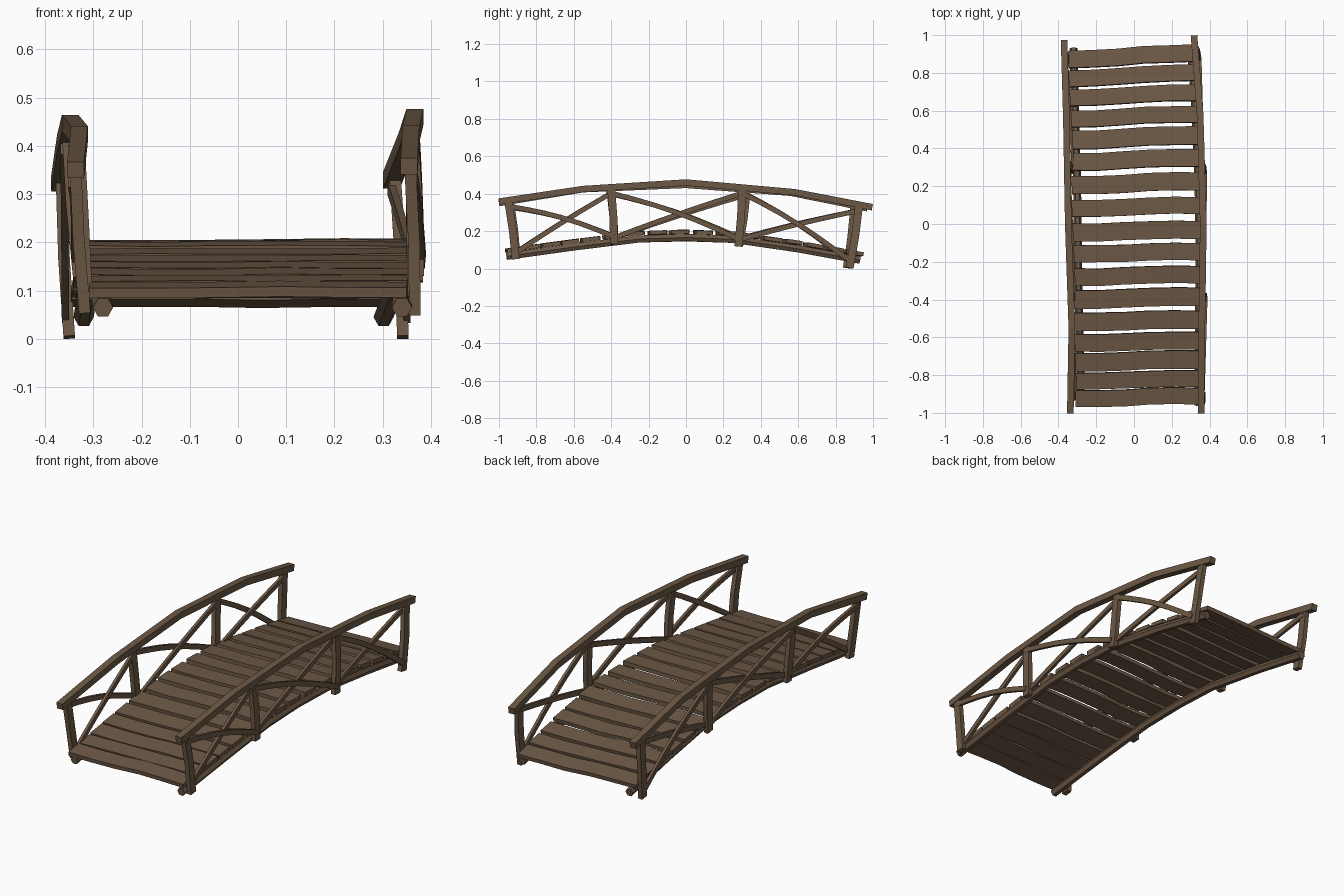
import bpy, bmesh, math, random
from mathutils import Vector

if "Cube" in bpy.data.objects:
    bpy.data.objects.remove(bpy.data.objects["Cube"])

random.seed(4)
wood = bpy.data.materials.new("weathered brown wood")
wood.diffuse_color = (0.150, 0.098, 0.060, 1)
wood.use_nodes = True
wood.node_tree.nodes["Principled BSDF"].inputs["Base Color"].default_value = wood.diffuse_color


def beam(name, pts, w, h, ref, sides=4):
    """Sweep a rectangle or hexagon (w across, h along ref) through points."""
    pts = [Vector(p) for p in pts]
    bm = bmesh.new()
    rings = []
    for i, p in enumerate(pts):
        t = (pts[min(i + 1, len(pts) - 1)] - pts[max(i - 1, 0)]).normalized()
        u = Vector(ref)
        u = (u - t * u.dot(t)).normalized()
        v = t.cross(u)
        if sides == 4:
            sec = [(-.5, -.5), (.5, -.5), (.5, .5), (-.5, .5)]
        else:
            sec = [(.5 * math.cos(k * math.tau / sides), .5 * math.sin(k * math.tau / sides))
                   for k in range(sides)]
        rings.append([bm.verts.new(p + v * (a * w) + u * (b * h)) for a, b in sec])
    for r, s in zip(rings, rings[1:]):
        for k in range(sides):
            j = (k + 1) % sides
            bm.faces.new((r[k], r[j], s[j], s[k]))
    bm.faces.new(rings[0])
    bm.faces.new(rings[-1])
    bmesh.ops.recalc_face_normals(bm, faces=bm.faces)
    me = bpy.data.meshes.new(name)
    bm.to_mesh(me)
    bm.free()
    me.materials.append(wood)
    ob = bpy.data.objects.new(name, me)
    bpy.context.collection.objects.link(ob)
    return ob


def lerp(path, y):
    """Point on a polyline at a given y."""
    for a, b in zip(path, path[1:]):
        if y <= b[1] or b is path[-1]:
            return Vector(a).lerp(Vector(b), (y - a[1]) / (b[1] - a[1]))


Z, Y = (0, 0, 1), (0, 1, 0)

# Handrails, deck beams and posts (top, bottom) on each side
rails = {
    "left": [(-.337, -1, .35), (-.329, -.55, .424), (-.348, 0, .447), (-.358, .56, .405), (-.37, .97, .322)],
    "right": [(.355, -1, .358), (.359, -.55, .425), (.367, 0, .46), (.35, .58, .408), (.318, .995, .328)],
}
stringers = {
    "left": [(-.28, -.96, .065), (-.288, -.6, .115), (-.295, -.25, .158), (-.298, 0, .164),
             (-.302, .25, .156), (-.312, .6, .105), (-.32, .93, .045)],
    "right": [(.34, -.96, .065), (.344, -.6, .115), (.346, -.25, .158), (.345, 0, .166),
              (.341, .25, .156), (.325, .6, .105), (.302, .93, .045)],
}
posts = {
    "left": [((-.337, -.94, .352), (-.318, -.905, .055)), ((-.334, -.405, .425), (-.322, -.38, .13)),
             ((-.353, .325, .42), (-.33, .285, .125)), ((-.366, .90, .33), (-.35, .86, .003))],
    "right": [((.357, -.95, .358), (.367, -.91, .05)), ((.362, -.40, .428), (.374, -.385, .13)),
              ((.358, .30, .428), (.372, .28, .118)), ((.326, .925, .335), (.342, .875, .003))],
}

for side in ("left", "right"):
    s = -1 if side == "left" else 1
    beam(side + "_handrail", rails[side], .035, .034, Z)
    beam(side + "_deck_beam", stringers[side], .042, .044, Z, 6)
    for i, (top, bot) in enumerate(posts[side]):
        beam(f"{side}_post_{i + 1}", [top, Vector(top).lerp(Vector(bot), .5) + Vector((.003 * s, .004, 0)), bot],
             .024, .042, Y)
    # Crossed braces in each of the three bays
    for i in range(3):
        (t0, b0), (t1, b1) = [[Vector(q) for q in p] for p in posts[side][i:i + 2]]
        for kind, a, b, bulge, off in (
                ("falling", t0 - Vector((0, 0, .025)), b1 + Vector((0, 0, .04)), .022, .008),
                ("rising", b0 + Vector((0, 0, .035)), t1 - Vector((0, 0, .025)), .006, -.008)):
            pts = []
            for k in range(7):
                f = k / 6
                pts.append(a.lerp(b, f) + Vector((off * s, 0, bulge * math.sin(math.pi * f))))
            beam(f"{side}_{kind}_brace_{i + 1}", pts, .015, .026, Z)

# Uneven deck planks lying across the two beams
centres = [-.912, -.82, -.72, -.618, -.508, -.387, -.27, -.15, -.035, .09, .215, .335, .452, .565, .675, .78, .882]
for i, y in enumerate(centres):
    l, r = lerp(stringers["left"], y), lerp(stringers["right"], y)
    slope = (lerp(stringers["left"], y + .04) - lerp(stringers["left"], y - .04)).normalized()
    up = Vector((0, -slope.z, slope.y))
    skew = .006 + .012 * max(0, y)
    a = Vector((l.x - .028, y - skew, l.z)) + up * .031
    b = Vector((r.x + .010, y + skew, r.z)) + up * .031
    pts = []
    for k in range(6):
        f = k / 5
        wob = .004 * math.sin(f * 6.3 + 3.4) + random.uniform(-.002, .002)
        pts.append(a.lerp(b, f) + slope * wob + up * random.uniform(-.0015, .0015))
    beam(f"deck_plank_{i + 1}", pts, random.uniform(.086, .098), .021, up)
